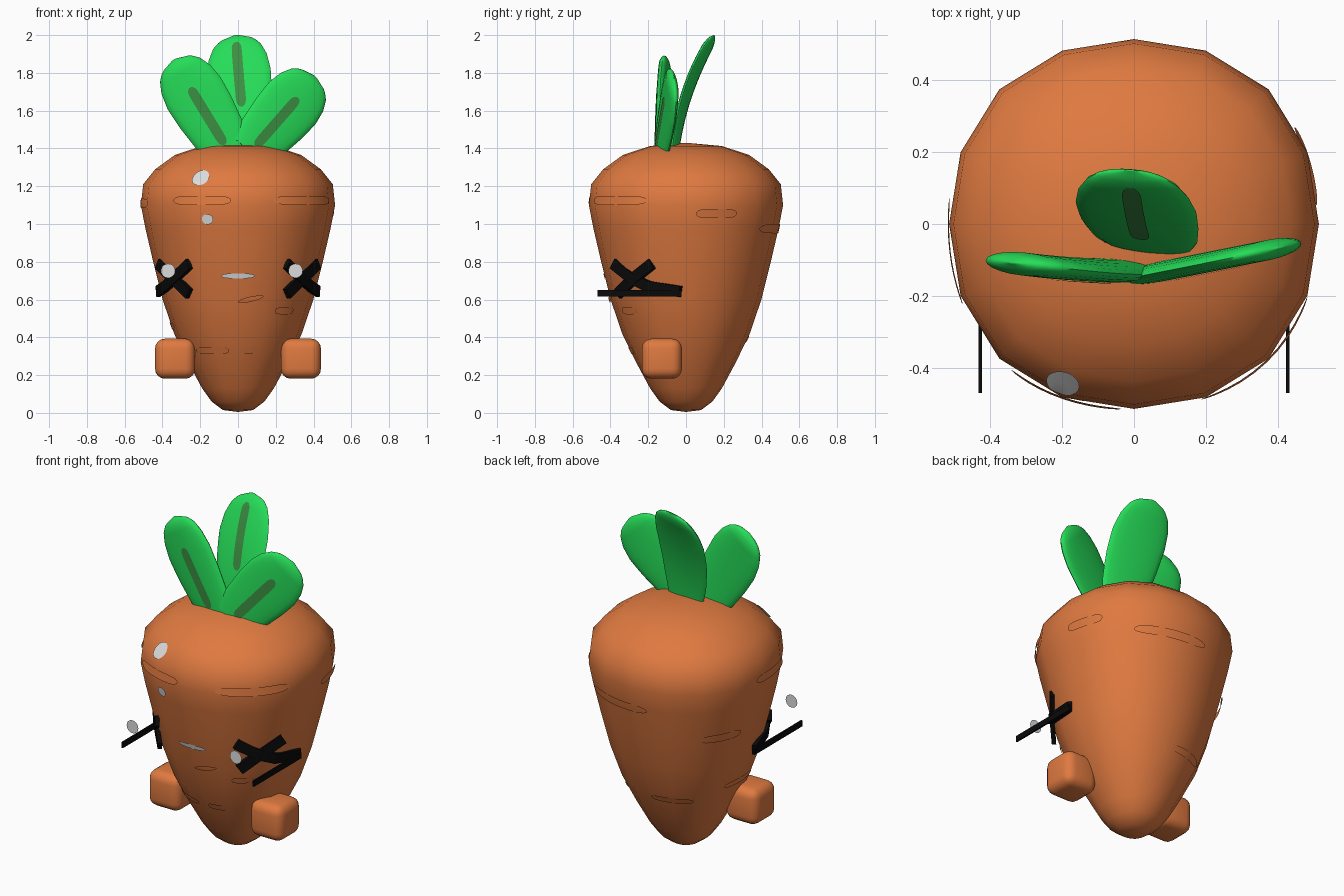
import bpy, bmesh, math
from mathutils import Vector, Matrix

cube = bpy.data.objects.get("Cube")
if cube:
    bpy.data.objects.remove(cube, do_unlink=True)


def material(name, r, g, b):
    m = bpy.data.materials.new(name)
    m.use_nodes = True
    m.diffuse_color = (r, g, b, 1)
    m.node_tree.nodes["Principled BSDF"].inputs["Base Color"].default_value = (r, g, b, 1)
    return m


ORANGE = material("carrot orange", .74, .194, .052)
GREEN = material("leaf green", .019, .72, .098)
VEIN = material("vein green", .045, .27, .055)
BLACK = material("eye black", .003, .003, .003)
GREY = material("light grey", .72, .72, .72)


def finish(name, bm, mat, angle=None):
    me = bpy.data.meshes.new(name)
    bm.to_mesh(me)
    bm.free()
    ob = bpy.data.objects.new(name, me)
    bpy.context.collection.objects.link(ob)
    me.materials.append(mat)
    if angle:
        bpy.ops.object.select_all(action='DESELECT')
        ob.select_set(True)
        bpy.context.view_layer.objects.active = ob
        bpy.ops.object.shade_smooth_by_angle(angle=math.radians(angle))
    return ob


def loft(bm, rings, closed=True):
    """Bridge consecutive rows of points with quads."""
    rows = [[bm.verts.new(p) for p in ring] for ring in rings]
    n = len(rows[0])
    for a, b in zip(rows, rows[1:]):
        for i in range(n if closed else n - 1):
            j = (i + 1) % n
            bm.faces.new((a[i], a[j], b[j], b[i]))
    return rows


def solid(bm, rings):
    """Closed sweep with both ends capped."""
    rows = loft(bm, rings)
    bm.faces.new(rows[0])
    bm.faces.new(rows[-1])
    bmesh.ops.recalc_face_normals(bm, faces=bm.faces)


def sheet(bm, rows, outward):
    """Open sheet whose faces all look outward."""
    loft(bm, rows, closed=False)
    bm.normal_update()
    for f in bm.faces:
        if f.normal.dot(outward) < 0:
            f.normal_flip()


def interp(table, x):
    for (x0, y0), (x1, y1) in zip(table, table[1:]):
        if x <= x1:
            return y0 + (y1 - y0) * (x - x0) / (x1 - x0)
    return table[-1][1]


# Carrot body: (height, radius) profile turned around the axis, slightly squarish
BODY = [(.005, 0), (.015, .08), (.06, .14), (.13, .19), (.26, .26), (.42, .338),
        (.6, .399), (.8, .449), (.98, .491), (1.1, .514), (1.21, .502), (1.29, .438),
        (1.365, .335), (1.413, .19), (1.43, 0)]


def on_body(deg, z, lift=0):
    a = math.radians(deg)
    r = interp(BODY, z) * (1 + .03 * math.sin(2 * a) ** 2) + lift
    return Vector((r * math.cos(a), r * math.sin(a), z))


bm = bmesh.new()
loft(bm, [[on_body(i * 22.5, z) for i in range(16)] for z, r in BODY])
bmesh.ops.remove_doubles(bm, verts=bm.verts, dist=.0001)
bmesh.ops.recalc_face_normals(bm, faces=bm.faces)
finish("carrot_body", bm, ORANGE, 80)


# Thin patches wrapped on the body: ridges, mouth and shine spots
def patch(name, a0, a1, z, h, mat=ORANGE, power=6, tilt=0, lift=.004):
    cols, n = [], 14
    for i in range(n + 1):
        t = -math.cos(math.pi * i / n)
        k = h * max(.02, 1 - abs(t) ** power) ** .5
        deg = (a0 + a1) / 2 + t * (a1 - a0) / 2
        mid = z + tilt * t
        cols.append([on_body(deg, mid + s * k, lift) for s in (1, .5, 0, -.5, -1)])
    bm = bmesh.new()
    sheet(bm, cols, on_body((a0 + a1) / 2, z))
    finish(name, bm, mat, 60)


RIDGES = [(-130, -94, 1.125), (-69, -23, 1.125), (-60, -42, .54), (-136, -99, .33),
          (-87, -67, .33), (6, 31, 1.055), (50, 100, .975), (135, 165, .81),
          (90, 132, .39), (160, 200, .46), (172, 205, 1.11)]
for i, (a0, a1, z) in enumerate(RIDGES):
    patch(f"ridge_{i + 1}", a0, a1, z, .024 if z > .7 else .018)
patch("nose", -90, -71, .602, .014, power=2, tilt=.014, lift=.01)
patch("mouth", -101.5, -78.5, .725, .013, GREY, 4)
patch("large_shine", -119.5, -108.5, 1.245, .04, GREY, 2)
patch("small_shine", -112, -105, 1.025, .027, GREY, 2)

# Hands: rounded cubes on both sides
for side, x in (("left", .333), ("right", -.333)):
    bm = bmesh.new()
    bmesh.ops.create_cube(bm, size=.212, matrix=Matrix.Translation((x, -.128, .287)))
    bmesh.ops.bevel(bm, geom=bm.edges[:], offset=.052, segments=4, profile=.5,
                    affect='EDGES')
    finish(side + "_hand", bm, ORANGE, 60)


# Crossed eyes: flat strokes close to the body, a thin straight bar and a shine disc
def stroke(name, points, normal, width, thick):
    pts = [Vector(p) for p in points]
    normal = Vector(normal).normalized()
    rings = []
    for i, p in enumerate(pts):
        along = pts[min(i + 1, len(pts) - 1)] - pts[max(i - 1, 0)]
        w = along.cross(normal).normalized() * width / 2
        d = normal * thick / 2
        rings.append([p + w + d, p - w + d, p - w - d, p + w - d])
    bm = bmesh.new()
    solid(bm, rings)
    finish(name, bm, BLACK)


for side, s, shine_x in (("left", 1, .305), ("right", -1, -.37)):
    out = (s * .79, -.62, 0)
    stroke(side + "_eye_rising", [(s * .258, -.36, .63), (s * .34, -.28, .71),
                                  (s * .422, -.18, .79)], out, .06, .024)
    stroke(side + "_eye_falling", [(s * .258, -.385, .79), (s * .34, -.285, .71),
                                   (s * .385, -.2, .67), (s * .425, -.03, .642)],
           out, .058, .024)
    bm = bmesh.new()
    bmesh.ops.create_cube(bm, size=1, matrix=Matrix.Translation((s * .428, -.247, .633))
                          @ Matrix.Diagonal((.01, .445, .034, 1)))
    finish(side + "_eye_bar", bm, BLACK)
    bm = bmesh.new()
    bmesh.ops.create_circle(bm, cap_ends=True, segments=20, radius=.038,
                            matrix=Matrix.Translation((shine_x, -.457, .752))
                            @ Matrix.Rotation(math.pi / 2, 4, 'X'))
    finish(side + "_eye_shine", bm, GREY)

# Leaves: lens-shaped sections swept from base to tip, with a vein plate in front
WIDTH = [(0, .115), (.2, .142), (.45, .16), (.65, .165), (.8, .15), (.9, .122),
         (.96, .085), (1, .01)]


def leaf(name, base, tip, normal, bend, scale, depth, vein):
    base, tip, normal = Vector(base), Vector(tip), Vector(normal)
    axis = (tip - base).normalized()
    across = axis.cross(normal).normalized()
    front = across.cross(axis).normalized()

    def centre(t):
        return base.lerp(tip, t) + front * bend * 4 * t * (1 - t)

    def thick(t):
        return depth * min(1, interp(WIDTH, t) / .12)

    rings = []
    for i in range(25):
        t = math.sin(i / 24 * math.pi / 2)
        w = interp(WIDTH, t) * scale
        angles = [math.tau * k / 20 for k in range(20)]
        rings.append([centre(t) + across * w * math.cos(a) + front * thick(t) * math.sin(a)
                      for a in angles])
    bm = bmesh.new()
    solid(bm, rings)
    finish(name, bm, GREEN, 60)

    strip = []
    for i in range(17):
        u = -math.cos(math.pi * i / 16)
        t = vein[0] + (vein[1] - vein[0]) * (u + 1) / 2
        w = .027 * max(.05, 1 - abs(u) ** 12) ** .5
        strip.append([centre(t) + front * (thick(t) + .003) + across * w * s
                      for s in (-1, 1)])
    bm = bmesh.new()
    sheet(bm, strip, front)
    finish(name + "_vein", bm, VEIN)


leaf("back_leaf", (.045, -.06, 1.4), (-.01, .15, 2), (-.12, -1, .3), .035, 1.03, .024, (.34, .92))
leaf("right_leaf", (-.03, -.13, 1.36), (-.34, -.107, 1.87), (-.1, -1, 0), .005, 1, .032, (.12, .71))
leaf("left_leaf", (.06, -.135, 1.38), (.41, -.065, 1.78), (.21, -1, 0), 0, 1.02, .028, (.08, .72))
